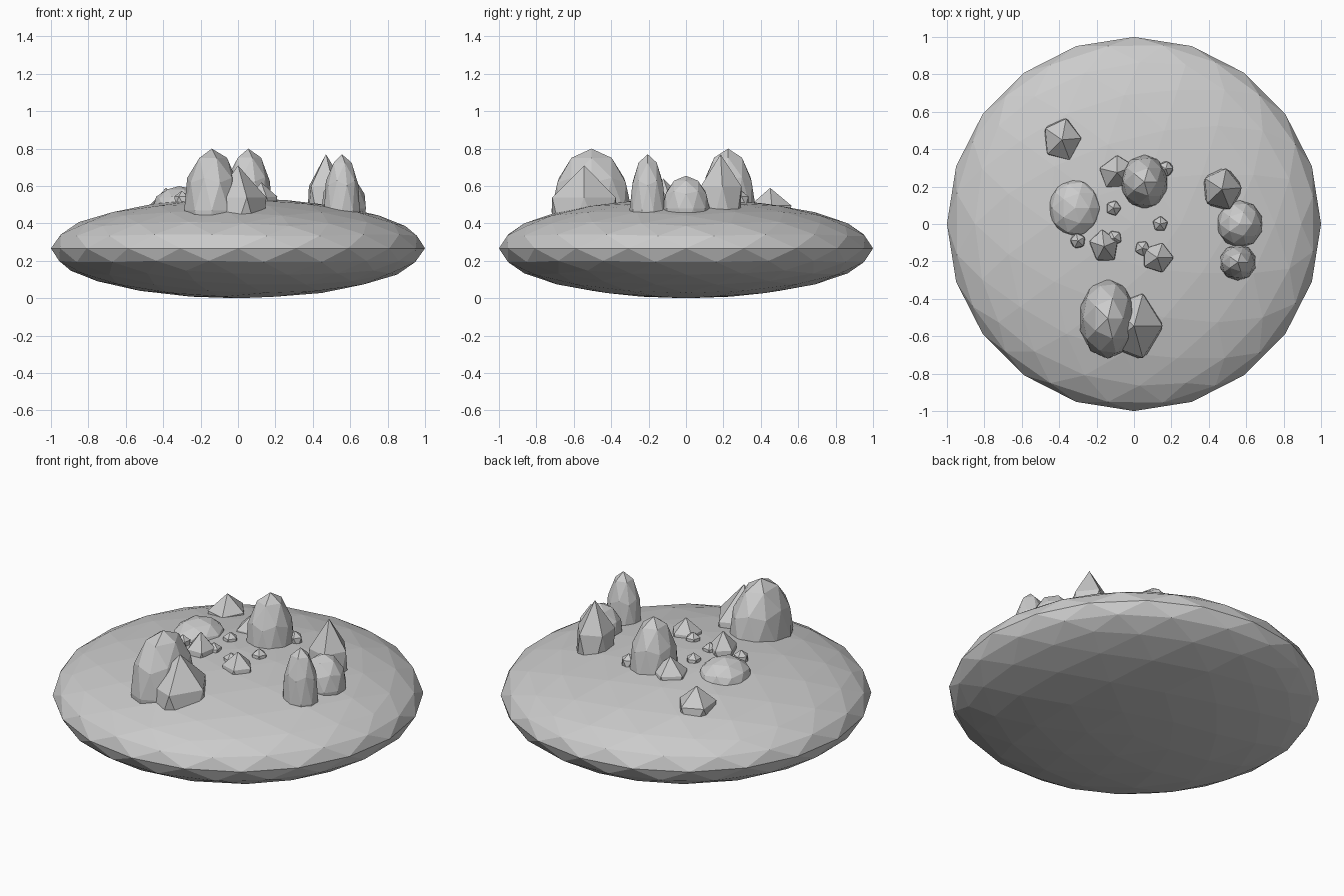
import bpy
from math import radians

cube = bpy.data.objects.get("Cube")
if cube:
    bpy.data.objects.remove(cube)

# Single stone colour
stone = bpy.data.materials.new("grey stone")
stone.use_nodes = True
GREY = (0.6, 0.6, 0.6, 1)
stone.diffuse_color = GREY
stone.node_tree.nodes["Principled BSDF"].inputs["Base Color"].default_value = GREY


def rock(name, detail, centre, radii, turn=0):
    """Flat-shaded stretched icosphere."""
    bpy.ops.mesh.primitive_ico_sphere_add(subdivisions=detail, radius=1, location=centre)
    ob = bpy.context.object
    ob.name = name
    ob.scale = radii
    ob.rotation_euler.z = radians(turn)
    ob.data.materials.append(stone)
    return ob


# Flattened disc body
rock("body", 3, (0, 0, 0.267), (1, 1, 0.267))

# Rounded boulders
rock("front_boulder", 2, (-0.14, -0.505, 0.47), (0.155, 0.215, 0.33))
rock("back_boulder", 2, (0.055, 0.225, 0.48), (0.13, 0.148, 0.32))
rock("low_boulder", 2, (-0.315, 0.085, 0.48), (0.145, 0.16, 0.12))
rock("left_boulder", 2, (0.565, 0, 0.48), (0.125, 0.127, 0.175))
rock("left_tall_boulder", 2, (0.555, -0.205, 0.47), (0.1, 0.097, 0.30))

# Pointed crystals
rock("front_crystal", 1, (0, -0.545, 0.40), (0.17, 0.2, 0.31))
rock("left_crystal", 1, (0.47, 0.185, 0.46), (0.118, 0.128, 0.31), 5)
rock("back_right_crystal", 1, (-0.385, 0.45, 0.42), (0.115, 0.13, 0.17), 5)
rock("back_crystal", 1, (-0.09, 0.275, 0.46), (0.11, 0.1, 0.16), 20)
rock("middle_right_crystal", 1, (-0.16, -0.12, 0.48), (0.085, 0.1, 0.16), 22)
rock("middle_left_crystal", 1, (0.125, -0.18, 0.48), (0.095, 0.09, 0.14))

# Scattered pebbles
pebbles = [(-0.11, 0.085), (0.14, 0), (-0.3, -0.09), (-0.105, -0.075),
           (0.045, -0.13), (0.17, 0.295)]
for i, (x, y) in enumerate(pebbles):
    rock(f"pebble_{i + 1}", 1, (x, y, 0.52), (0.045, 0.045, 0.055), 15 * i)
